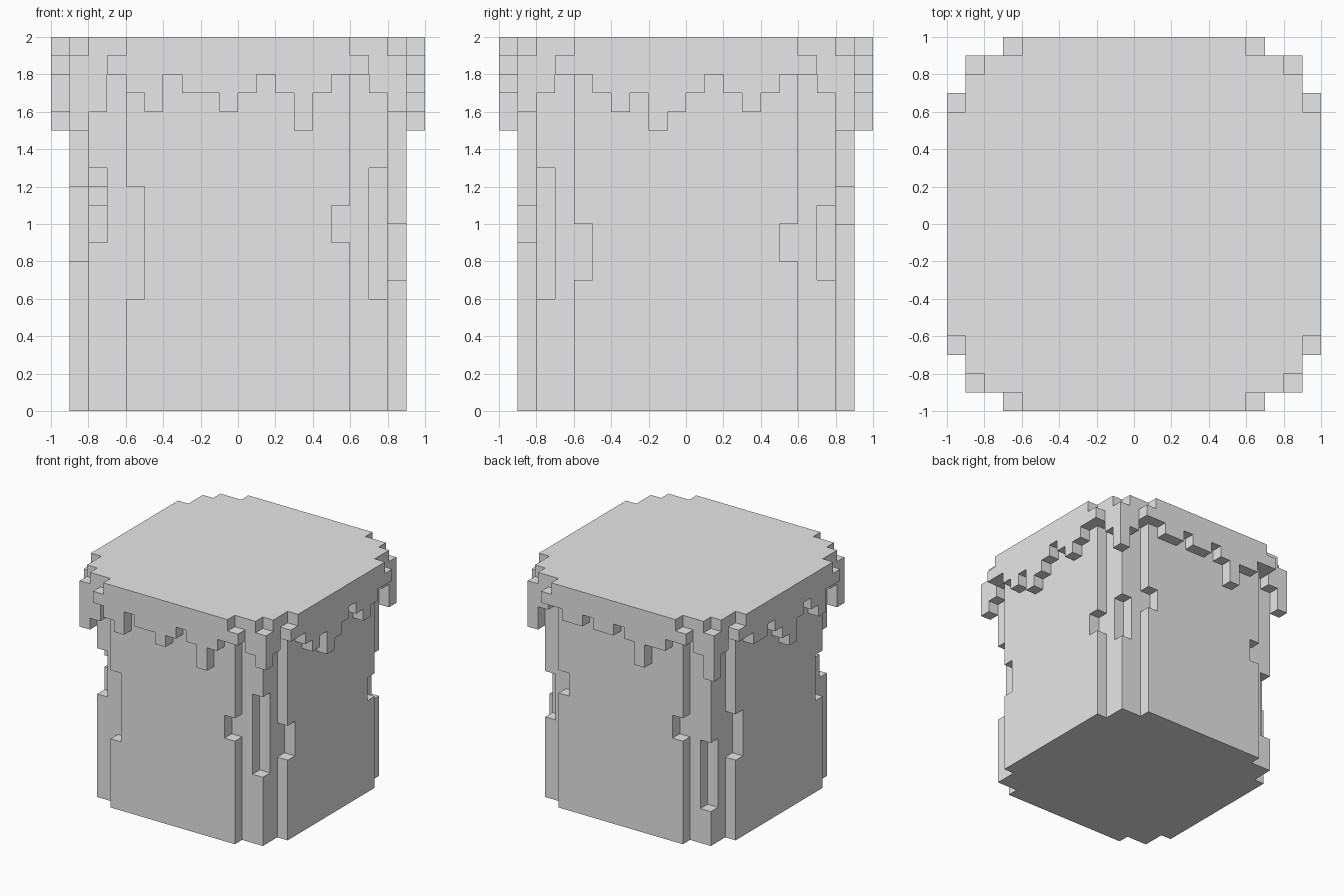
import bpy
import bmesh
from mathutils import Vector

old = bpy.data.objects.get("Cube")
if old:
    bpy.data.objects.remove(old, do_unlink=True)

CELL = 0.1
EAVE = 18      # layer where the cover begins
HALF = range(-10, 10)

grey = bpy.data.materials.new("light grey")
grey.use_nodes = True
grey.diffuse_color = (0.8, 0.8, 0.8, 1)
grey.node_tree.nodes["Principled BSDF"].inputs["Base Color"].default_value = (0.8, 0.8, 0.8, 1)


def ring(i):
    """Distance of a cell from the middle, equal on both sides."""
    return i if i >= 0 else -1 - i


def cell(sign, distance):
    return distance if sign > 0 else -1 - distance


def column(x, y, low, high):
    return {(x, y, z) for z in range(low, high)}


body, cover = set(), set()

# Body with stepped corners, and the wider cover slab
for x in HALF:
    for y in HALF:
        lo, hi = sorted((ring(x), ring(y)))
        if hi < 8 or (hi == 8 and lo < 6):
            body |= column(x, y, 0, EAVE)
        if hi < 9 or lo < 7:
            lowered = (lo, hi) in ((8, 8), (6, 9))
            cover |= column(x, y, EAVE, 19 if lowered else 20)

# Ragged fringe: drop below the eave for each cell along a side
fringes = {
    "front": "01201121013100",
    "back": "00113101101100",
    "right": "01210132101200"[::-1],
    "left": "00210132101100",
}
fringes["front"] = "01201121013100"
fringes["right"] = "00121321012100"
for side, drops in fringes.items():
    for i, drop in enumerate(drops, -7):
        edge = 9 if side in ("back", "right") else -10
        x, y = (i, edge) if side in ("front", "back") else (edge, i)
        cover |= column(x, y, EAVE - int(drop), EAVE)

# Hanging corner tips: (x sign, y sign, tip drop, drop beside it along x, along y)
for sx, sy, tip, beside_x, beside_y in (
        (1, -1, 2, 1, 1), (-1, -1, 3, 2, 1), (1, 1, 3, 1, 1), (-1, 1, 3, 1, 1)):
    for dx, dy, drop in ((8, 8, tip), (7, 8, beside_x), (8, 7, beside_y)):
        cover |= column(cell(sx, dx), cell(sy, dy), EAVE - drop, EAVE)

# Chipped vertical edges: bottom and top of each chip, per corner
# order: corner edge, edge of front/back panel, edge of side panel
chips = {
    (1, -1): ((6, 13), (9, 11), (7, 10)),
    (-1, -1): ((9, 13), (6, 12), (8, 12)),
    (1, 1): ((7, 11), (10, 12), (8, 10)),
    (-1, 1): ((3, 9), (9, 11), (7, 11)),
}
for (sx, sy), spans in chips.items():
    for (dx, dy), (low, high) in zip(((7, 7), (5, 8), (8, 5)), spans):
        body -= column(cell(sx, dx), cell(sy, dy), low, high)
body -= column(-8, -7, 11, 12)


def build(name, cells, solid):
    """Skin the exposed cell sides and merge the flat regions."""
    bm = bmesh.new()
    corners = {}

    def vert(p):
        key = tuple(round(c) for c in p)
        if key not in corners:
            corners[key] = bm.verts.new(Vector(key) * CELL)
        return corners[key]

    for c in sorted(cells):
        base = Vector(c)
        for axis in range(3):
            u, v = Vector(), Vector()
            u[(axis + 1) % 3] = v[(axis + 2) % 3] = 1
            for sign in (-1, 1):
                step = Vector()
                step[axis] = sign
                if tuple(round(k) for k in base + step) in solid:
                    continue
                start = base + step if sign > 0 else base
                loop = [start, start + u, start + u + v, start + v]
                bm.faces.new([vert(p) for p in loop[::sign]])
    bmesh.ops.dissolve_limit(bm, angle_limit=0.01, verts=bm.verts, edges=bm.edges)
    mesh = bpy.data.meshes.new(name)
    bm.to_mesh(mesh)
    bm.free()
    mesh.materials.append(grey)
    obj = bpy.data.objects.new(name, mesh)
    bpy.context.collection.objects.link(obj)


solid = body | cover
build("block_body", body, solid)
build("draped_cover", cover, solid)
